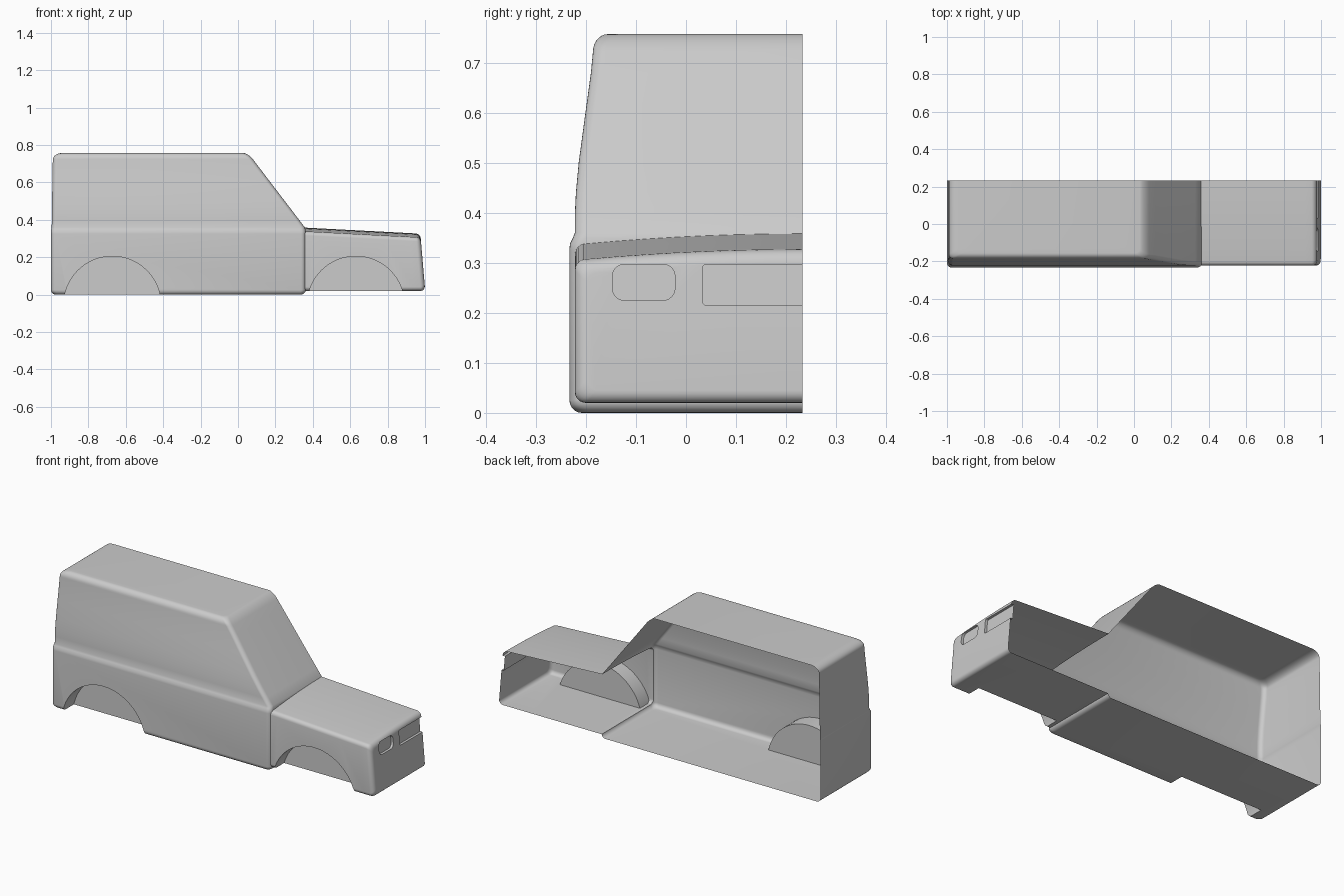
import bpy, bmesh
from math import sin, cos, pi
from mathutils import Vector

if "Cube" in bpy.data.objects:
    bpy.data.objects.remove(bpy.data.objects["Cube"])

YC = 0.233          # open centre plane
Y1 = YC + 0.05      # overshoot, trimmed later
HALF = pi / 2


def arc(cx, cy, r, a0, a1, n=6):
    return [(cx + r * cos(a0 + (a1 - a0) * i / n), cy + r * sin(a0 + (a1 - a0) * i / n))
            for i in range(n + 1)]


def loft(name, rings):
    bm = bmesh.new()
    rows = [[bm.verts.new(p) for p in ring] for ring in rings]
    n = len(rows[0])
    for a, b in zip(rows, rows[1:]):
        for i in range(n):
            j = (i + 1) % n
            bm.faces.new((a[i], a[j], b[j], b[i]))
    bm.faces.new(rows[0][::-1])
    bm.faces.new(rows[-1])
    bmesh.ops.recalc_face_normals(bm, faces=bm.faces)
    me = bpy.data.meshes.new(name)
    bm.to_mesh(me)
    bm.free()
    ob = bpy.data.objects.new(name, me)
    bpy.context.collection.objects.link(ob)
    return ob


def boolean(target, tool, op):
    bpy.context.view_layer.objects.active = target
    m = target.modifiers.new(op, 'BOOLEAN')
    m.operation, m.object, m.solver = op, tool, 'EXACT'
    bpy.ops.object.modifier_apply(modifier=m.name)
    bpy.data.objects.remove(tool)


# Cabin and rear body: horizontal rings (z, side y, rear x, front x)
def cabin_ring(z, ys, xb, xf, r=0.025):
    pts = [(xb, Y1)] + arc(xb + r, ys + r, r, pi, 1.5 * pi)
    pts += arc(xf - r, ys + r, r, 1.5 * pi, 2 * pi) + [(xf, Y1)]
    return [(x, y, z) for x, y in pts]


def screen(z):
    return 0.357 - (z - 0.36) * 0.763


rows = []
for i in range(6):
    a = HALF * i / 5
    d = 0.025 * (1 - sin(a))
    rows.append((0.025 * (1 - cos(a)), -0.233 + d, -1 + d, 0.362 - d))
rows += [(0.325, -0.233, -1, 0.362), (0.338, -0.232, -1, 0.362),
         (0.35, -0.226, -0.998, 0.36), (0.36, -0.222, -0.996, 0.357)]
for z, y in ((0.40, -0.222), (0.44, -0.220), (0.5, -0.2145), (0.6, -0.201),
             (0.68, -0.190)):
    rows.append((z, y, -0.996 + (z - 0.36) * 0.015, screen(z)))
for i in range(8):
    a = HALF * i / 7
    d, z = 0.03 * (1 - cos(a)), 0.722 + 0.035 * sin(a)
    rows.append((z, -0.186 + d, -0.99 + 1.7 * d, screen(z) - 0.8 * d))
body = loft("car_body", [cabin_ring(*r) for r in rows])


# Bonnet and nose: rings along x, with a crowned top and leaning front
def nose_ring(x, d):
    ys, zb, zt, r = -0.222 + d, 0.02 + d, 0.357 - (x - 0.38) * 0.05 - d, 0.022
    top = zt - 0.02
    pts = [(Y1, zb)] + arc(ys + r, zb + r, r, 1.5 * pi, pi)
    pts += arc(ys + r, top - r, r, pi, HALF)
    for i in range(1, 9):
        y = ys + r + (Y1 - ys - r) * i / 8
        pts.append((y, zt - 0.02 * ((YC - y) / 0.433) ** 2))
    t = max(0, min(1, (x - 0.4) / 0.55))
    return [(x - t * (z - 0.03) * 0.085, y, z) for y, z in pts]


nose = [nose_ring(x, 0) for x in (0.25, 0.4, 0.6, 0.8, 0.94)]
for i in range(7):
    a = HALF * i / 6
    nose.append(nose_ring(0.975 + 0.025 * sin(a), 0.025 * (1 - cos(a))))
boolean(body, loft("nose", nose), 'UNION')


# Wheel wells
for cx in (-0.672, 0.63):
    circle = [(cx + 0.26 * cos(2 * pi * i / 72), -0.055 + 0.26 * sin(2 * pi * i / 72))
              for i in range(72)]
    boolean(body, loft("wheel_well", [[(x, y, z) for x, z in circle]
                                      for y in (-0.4, -0.135)]), 'DIFFERENCE')


# Headlight and grille recesses
def recess(name, y0, y1, z0, z1, r):
    pts = (arc(y1 - r, z1 - r, r, 0, HALF) + arc(y0 + r, z1 - r, r, HALF, pi)
           + arc(y0 + r, z0 + r, r, pi, 1.5 * pi) + arc(y1 - r, z0 + r, r, 1.5 * pi, 2 * pi))
    cut = loft(name, [[(x - (z - 0.03) * 0.085, y, z) for y, z in pts] for x in (0.986, 1.1)])
    boolean(body, cut, 'DIFFERENCE')


recess("headlight_recess", -0.147, -0.022, 0.225, 0.297, 0.024)
recess("grille_recess", 0.033, 0.5, 0.215, 0.297, 0.008)

# Trim to the open centre plane
bm = bmesh.new()
bm.from_mesh(body.data)
bmesh.ops.bisect_plane(bm, geom=bm.verts[:] + bm.edges[:] + bm.faces[:],
                       plane_co=Vector((0, YC, 0)), plane_no=Vector((0, 1, 0)),
                       clear_outer=True)
bm.to_mesh(body.data)
bm.free()

bpy.ops.object.select_all(action='DESELECT')
body.select_set(True)
bpy.context.view_layer.objects.active = body
bpy.ops.object.shade_smooth_by_angle(angle=0.55)
